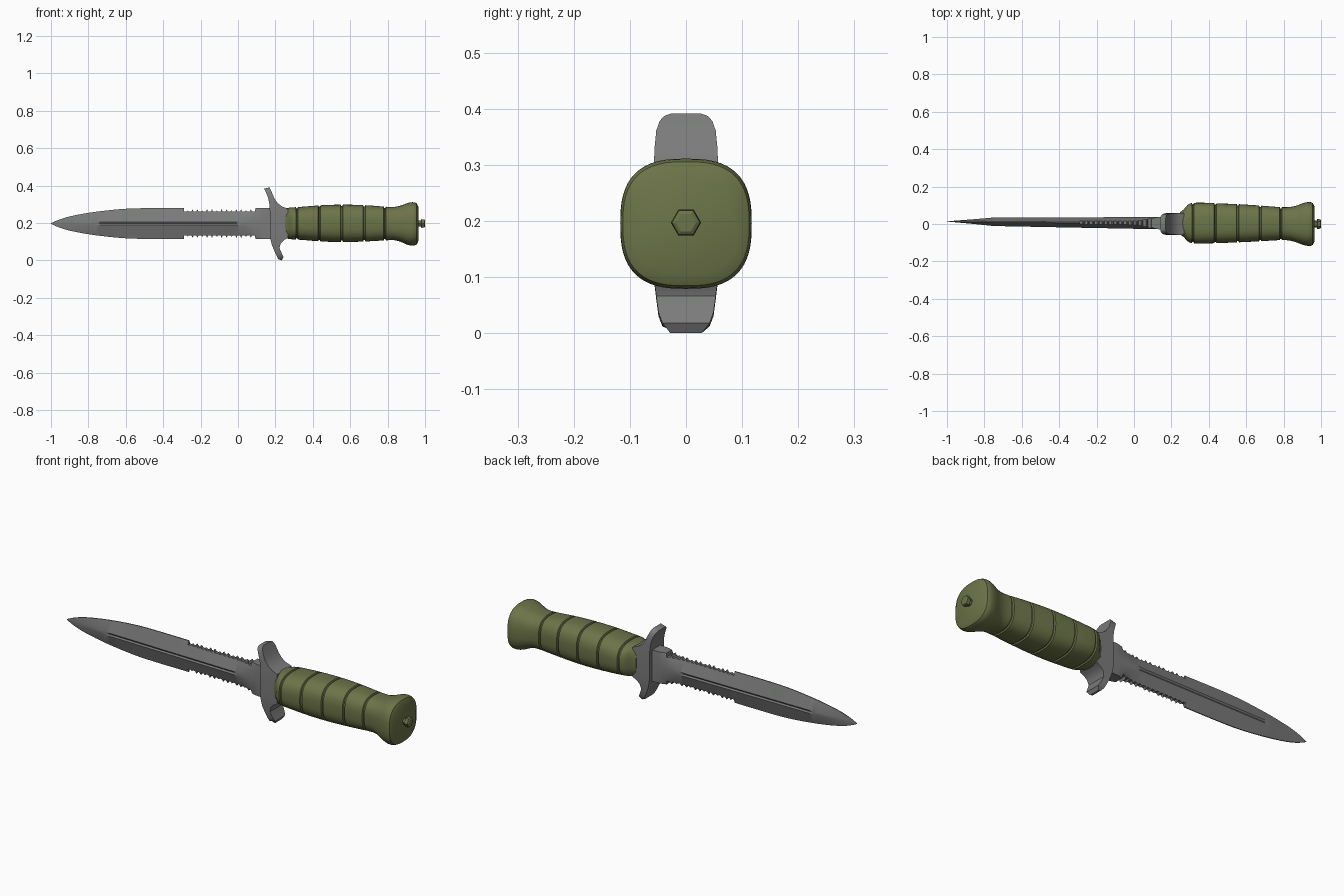
import bpy, bmesh, math


def material(name, rgb):
    m = bpy.data.materials.new(name)
    m.diffuse_color = (*rgb, 1)
    return m


steel = material("grey steel", (0.195, 0.2, 0.195))
olive = material("olive green", (0.15, 0.175, 0.066))


def loft(name, rings, mat, angle=30):
    """Skin a list of equal-length point rings and cap both ends."""
    bm = bmesh.new()
    vs = [[bm.verts.new(p) for p in r] for r in rings]
    n = len(vs[0])
    for a, b in zip(vs, vs[1:]):
        for i in range(n):
            j = (i + 1) % n
            bm.faces.new((a[i], a[j], b[j], b[i]))
    bm.faces.new(vs[0])
    bm.faces.new(vs[-1])
    bmesh.ops.recalc_face_normals(bm, faces=bm.faces)
    me = bpy.data.meshes.new(name)
    bm.to_mesh(me)
    bm.free()
    me.materials.append(mat)
    ob = bpy.data.objects.new(name, me)
    bpy.context.collection.objects.link(ob)
    bpy.ops.object.select_all(action='DESELECT')
    ob.select_set(True)
    bpy.context.view_layer.objects.active = ob
    bpy.ops.object.shade_smooth_by_angle(angle=math.radians(angle))
    return ob


def lerp_table(table, x):
    """Smoothed interpolation through (x, a, b...) rows (Catmull-Rom)."""
    k = max(i for i in range(len(table) - 1) if table[i][0] <= x or i == 0)
    p0, p1 = table[max(k - 1, 0)], table[k]
    p2, p3 = table[k + 1], table[min(k + 2, len(table) - 1)]
    h = p2[0] - p1[0]
    t = (x - p1[0]) / h
    out = []
    for c in range(1, len(p1)):
        m1 = (p2[c] - p0[c]) / (p2[0] - p0[0]) * h
        m2 = (p3[c] - p1[c]) / (p3[0] - p1[0]) * h
        out.append((2*t**3 - 3*t*t + 1)*p1[c] + (t**3 - 2*t*t + t)*m1
                   + (3*t*t - 2*t**3)*p2[c] + (t**3 - t*t)*m2)
    return out


# Blade: hollowed diamond section, saw-toothed notches, flat heel
FULL, ZB = 0.082, 0.197
outline = [(-1, 0.001), (-0.985, 0.009), (-0.95, 0.023), (-0.9, 0.038),
           (-0.8, 0.057), (-0.7, 0.07), (-0.6, 0.079), (-0.5, FULL), (-0.29, FULL)]


def blade_ring(x, hw):
    s = min(max((x + 0.02) / 0.14, 0), 1) ** 2
    full = hw if x < -0.29 else FULL
    thick = (0.031 + 0.011 * x) * min(1, (x + 1.01) / 0.26)
    edge = min(0.0025, thick * 0.5)
    edge += (thick - edge) * s
    flat = min(0.008, full * 0.3)
    flat += (full - 0.001 - flat) * s
    e = edge + (thick - edge) * (full - hw) / (full - flat)
    f = min(flat, hw - 0.0005)
    e = min(e, thick)
    g = thick - (0.005 if -0.76 < x < 0.0 else 0.0)
    half = [(e, hw), (thick, f), (g, 0), (thick, -f), (e, -hw)]
    pts = half + [(-y, z) for y, z in reversed(half)]
    cy = 0.0055 - 0.0085 * x
    return [(x, cy + y, ZB + z) for y, z in pts]


stations = []
for i in range(31):
    x = -1 + 0.71 * (i / 30) ** 1.3
    stations.append((x, lerp_table(outline, min(x, -0.2901))[0]))
stations[0] = (-1, 0.001)
stations.append((-0.288, 0.063))
for i in range(14):
    x0 = -0.275 + i * 0.026
    stations += [(x0, 0.063), (x0 + 0.006, 0.077 if i % 3 else 0.071), (x0 + 0.012, 0.063)]
stations += [(0.091, 0.063), (0.093, FULL), (0.11, FULL), (0.13, FULL), (0.19, FULL)]
loft("blade", [blade_ring(x, h) for x, h in stations], steel)

# Guard: curved cross-piece, rows are (left x, left z, right x, right z, half width)
guard_rows = [
    (0.217, 0.006, 0.234, 0.0, 0.028), (0.212, 0.012, 0.244, 0.018, 0.042),
    (0.204, 0.03, 0.234, 0.037, 0.049), (0.190, 0.06, 0.222, 0.066, 0.053),
    (0.180, 0.085, 0.228, 0.09, 0.056), (0.174, 0.11, 0.245, 0.108, 0.058),
    (0.171, 0.13, 0.268, 0.12, 0.059), (0.17, 0.16, 0.268, 0.16, 0.06),
    (0.17, 0.2, 0.268, 0.2, 0.06), (0.17, 0.24, 0.268, 0.24, 0.06),
    (0.17, 0.262, 0.268, 0.276, 0.059), (0.169, 0.285, 0.24, 0.286, 0.058),
    (0.167, 0.305, 0.214, 0.304, 0.057), (0.162, 0.33, 0.195, 0.33, 0.056),
    (0.153, 0.355, 0.182, 0.361, 0.053), (0.146, 0.37, 0.174, 0.378, 0.047),
    (0.142, 0.379, 0.171, 0.387, 0.039), (0.14, 0.383, 0.169, 0.391, 0.028)]
loft("guard", [[(xl, -w, zl), (xr, -w, zr), (xr, w, zr), (xl, w, zl)]
               for xl, zl, xr, zr, w in guard_rows], steel, 35)

# Grip and pommel: rows are (x, half depth, half height, centre y, centre z)
grip = [(0.245, 0.06, 0.076, 0.003, 0.198), (0.265, 0.073, 0.082, 0.004, 0.198),
        (0.285, 0.096, 0.085, 0.005, 0.198), (0.305, 0.106, 0.086, 0.005, 0.198),
        (0.36, 0.109, 0.09, 0.005, 0.198), (0.45, 0.106, 0.097, 0.004, 0.198),
        (0.56, 0.102, 0.1, 0.004, 0.198), (0.68, 0.095, 0.097, 0.003, 0.198),
        (0.79, 0.088, 0.09, 0.002, 0.197), (0.835, 0.09, 0.089, 0.001, 0.197),
        (0.87, 0.099, 0.097, 0.0, 0.196), (0.905, 0.112, 0.111, 0.0, 0.195),
        (0.93, 0.117, 0.116, 0.0, 0.195), (0.95, 0.115, 0.113, 0.0, 0.195),
        (0.96, 0.107, 0.105, 0.0, 0.195), (0.965, 0.093, 0.09, 0.0, 0.195)]
grooves = [0.315, 0.435, 0.555, 0.675, 0.785]


def grip_ring(x, inset=0.0):
    a, b, cy, cz = lerp_table(grip, x)
    ring = []
    for k in range(56):
        t = 2 * math.pi * k / 56
        c, s = math.cos(t), math.sin(t)
        p = 2 / 2.7
        ring.append((x, cy + (a - inset) * math.copysign(abs(c) ** p, c),
                     cz + (b - inset) * math.copysign(abs(s) ** p, s)))
    return ring


cuts = [(0.245 + 0.72 * i / 72, 0.0) for i in range(73)]
cuts = [c for c in cuts if all(abs(c[0] - g) > 0.008 for g in grooves)]
for g in grooves:
    cuts += [(g - 0.006, 0), (g - 0.003, 0.007), (g + 0.003, 0.007), (g + 0.006, 0)]
cuts.sort()
loft("grip", [grip_ring(min(x, 0.965), d) for x, d in cuts], olive, 35)


# Pommel nut: tapered hexagon on a thin hexagonal collar
def hexagon(x, r):
    return [(x, r * math.cos(k * math.pi / 3), 0.197 + r * math.sin(k * math.pi / 3))
            for k in range(6)]


loft("pommel_nut", [hexagon(x, r) for x, r in
                    [(0.955, 0.019), (0.978, 0.019), (0.98, 0.027),
                     (0.996, 0.025), (1.0, 0.018)]], olive, 20)
